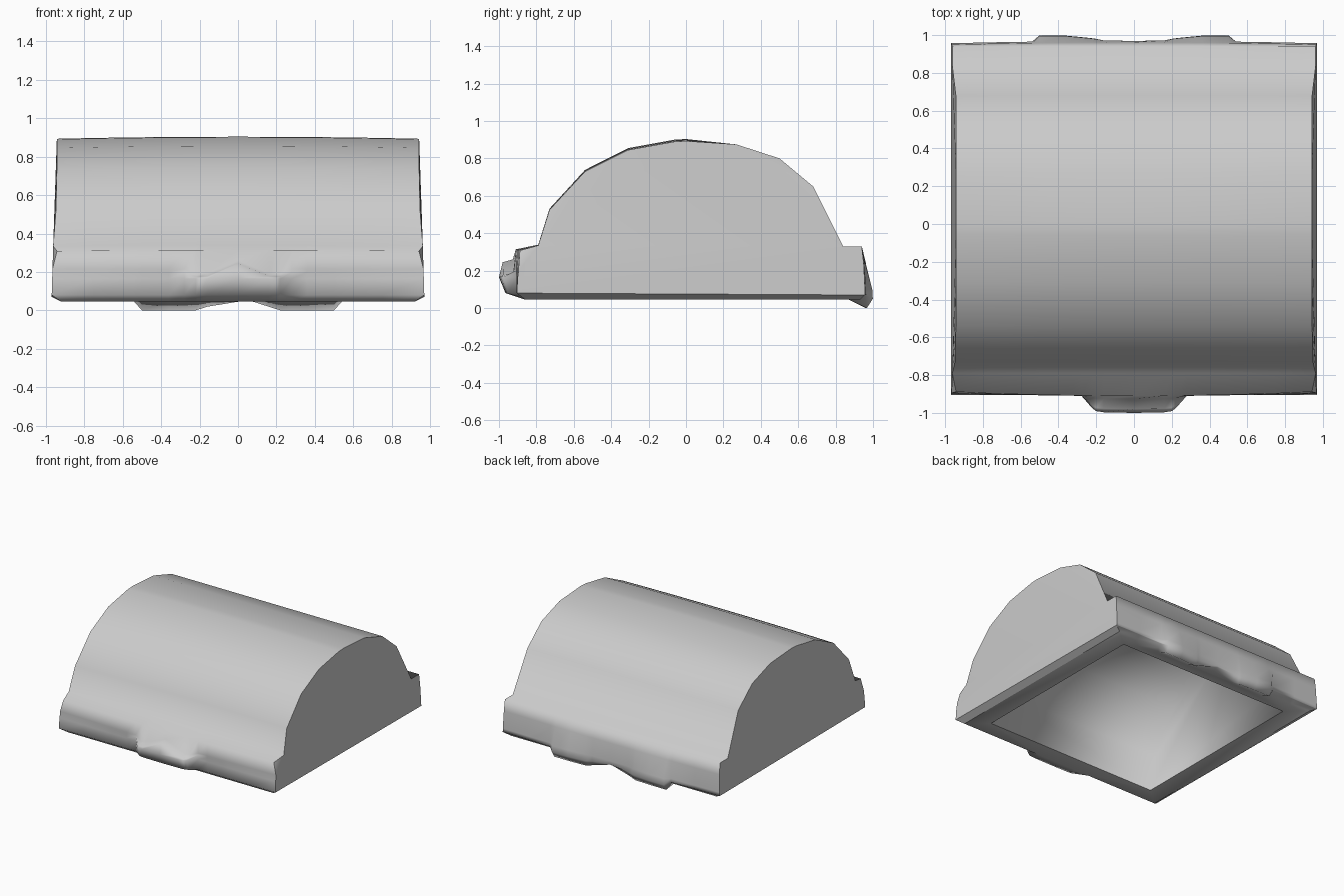
import bpy
import bmesh

cube = bpy.data.objects.get("Cube")
if cube:
    bpy.data.objects.remove(cube)

# Material
grey = bpy.data.materials.new("plain grey")
grey.use_nodes = True
colour = (0.6, 0.6, 0.6, 1)
grey.diffuse_color = colour
grey.node_tree.nodes["Principled BSDF"].inputs["Base Color"].default_value = colour

HALF = 0.97
VAULT = [(-0.79, 0.335), (-0.73, 0.525), (-0.54, 0.73), (-0.31, 0.845), (-0.06, 0.89),
         (0.0, 0.893), (0.27, 0.875), (0.5, 0.8), (0.68, 0.65), (0.84, 0.33)]
HOLLOW = [(-0.73, 0.045), (-0.66, 0.3), (-0.59, 0.44), (-0.43, 0.61), (-0.24, 0.7),
          (0.0, 0.725), (0.24, 0.705), (0.43, 0.645), (0.56, 0.54), (0.71, 0.28), (0.8, 0.045)]
CLASP = {0: 1, 0.16: 0.97, 0.2: 0.9, 0.22: 0.75}
HINGE = {0.16: 0.1, 0.2: 0.35, 0.22: 0.45, 0.28: 0.65, 0.36: 0.9, 0.5: 1}


def end_x(y, z):
    """Half length of the lid: bevelled below, leaning in above."""
    if z < 0.06:
        return 0.92
    if y < -0.8 and z > 0.3:
        return 0.942
    if z < 0.34:
        return HALF - 0.03 * (z - 0.07)
    return max(0.943, 0.962 - 0.08 * (z - 0.34))


def section(x):
    """Cross-section at x, from the front bottom over the vault to the back bottom."""
    a = abs(x)
    bulge = 1 - (a / HALF) ** 2
    bow = 0.012 * bulge
    # front clasp with a peaked top
    clasp = CLASP.get(a, 0)
    peak = max(0.175, 0.245 - 0.42 * a) if clasp else 0.2
    front = [(-0.86, 0.045), (-0.905 - 0.06 * clasp, 0.08),
             (-0.9 - 0.008 * bulge - 0.092 * clasp, 0.165),
             (-0.895 - 0.015 * bulge - 0.07 * clasp, peak),
             (-0.895 - 0.016 * bulge - 0.015 * clasp, peak + 0.015),
             (-0.888 - 0.022 * bulge, 0.308 + bow / 2)]
    # the front slope swells slightly towards the middle
    vault = [(y, z * (1 + bow) if y < 0.1 else z) for y, z in VAULT]
    # two back hinges that hang below the rim
    dip = min(a / 0.22, 1) if a < 0.52 else 0
    out = HINGE.get(a, 0)
    back = [(0.94, 0.33), (0.95 + bow, 0.24), (0.957 + bow + 0.03 * out, 0.1),
            (0.957 + bow + 0.033 * out, 0.07 - 0.02 * dip),
            (0.955 + 0.012 * out, 0.07 - 0.07 * dip), (0.93 - 0.06 * dip, 0.045)]
    return front + vault + back


bm = bmesh.new()


def skin(a, b):
    """Quads between two neighbouring rows of vertices."""
    for i in range(len(a) - 1):
        bm.faces.new((a[i], b[i], b[i + 1], a[i + 1]))


half = [0.16, 0.2, 0.22, 0.28, 0.36, 0.5, 0.54, 0.75, HALF]
stations = [-x for x in reversed(half)] + [0] + half
rows = []
for x in stations:
    side = 1 if x > 0 else -1
    rows.append([bm.verts.new((side * end_x(y, z) if abs(x) == HALF else x, y, z))
                 for y, z in section(x)])

# Vaulted outer skin
for r, s in zip(rows, rows[1:]):
    skin(r, s)

# End walls and the bevels under them
caps = []
for r in (rows[0], rows[-1]):
    caps.append(bm.faces.new(r[1:-1]))
    caps.append(bm.faces.new((r[0], r[1], r[-2], r[-1])))

# Vaulted hollow inside, its ends leaning in a little
inner = [[bm.verts.new((side * (0.774 - 0.04 * z), y, z)) for y, z in HOLLOW]
         for side in (-1, 1)]
skin(*inner)
for r in inner:
    bm.faces.new(r)

# Flat underside rim
left, right = inner
lip = [left[0], right[0], right[-1], left[-1]]
rim = [bm.faces.new([r[0] for r in rows] + [lip[1], lip[0]]),
       bm.faces.new([r[-1] for r in rows] + [lip[2], lip[3]]),
       bm.faces.new((rows[0][0], lip[0], lip[3], rows[0][-1])),
       bm.faces.new((rows[-1][0], lip[1], lip[2], rows[-1][-1]))]

bmesh.ops.recalc_face_normals(bm, faces=bm.faces)
for f in bm.faces:
    f.smooth = True
# Crisp edges around the end walls and the opening
for f in caps:
    for e in f.edges:
        e.smooth = False
for f in rim:
    for e in f.edges:
        if e.verts[0] in lip and e.verts[1] in lip:
            e.smooth = False
bmesh.ops.triangulate(bm, faces=[f for f in bm.faces if len(f.verts) > 4])

mesh = bpy.data.meshes.new("chest_lid")
bm.to_mesh(mesh)
bm.free()
mesh.materials.append(grey)
lid = bpy.data.objects.new("chest_lid", mesh)
bpy.context.collection.objects.link(lid)
